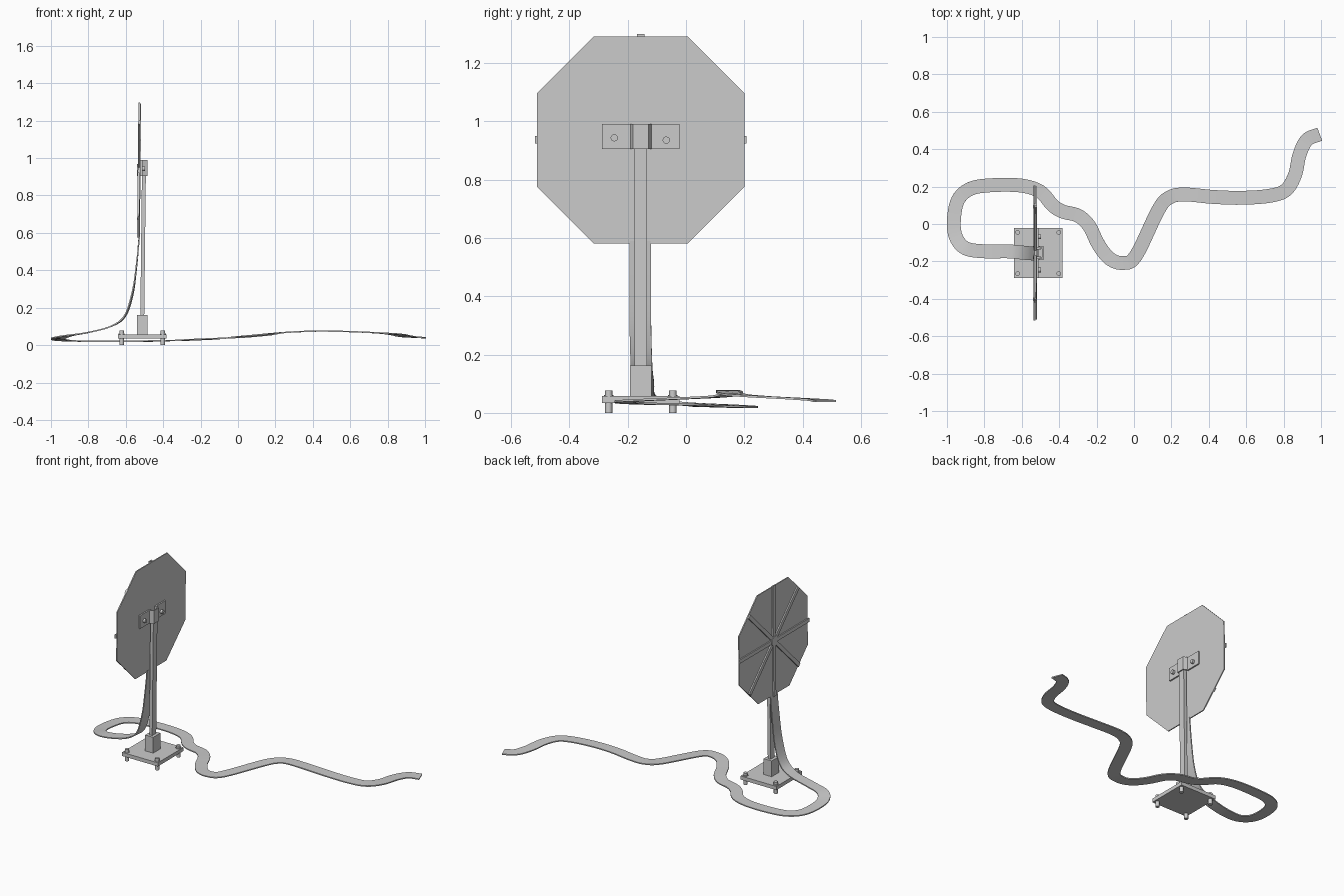
import bpy, bmesh, math
from mathutils import Vector, Matrix

if "Cube" in bpy.data.objects:
    bpy.data.objects.remove(bpy.data.objects["Cube"])

CX, CY, CZ = -0.512, -0.155, 0.936   # stand axis and panel centre height
TILT = Matrix.Rotation(math.radians(0.6), 4, 'Y')


def make(name, verts, faces):
    me = bpy.data.meshes.new(name)
    me.from_pydata(verts, [], faces)
    bm = bmesh.new()
    bm.from_mesh(me)
    bmesh.ops.recalc_face_normals(bm, faces=bm.faces)
    bm.to_mesh(me)
    bm.free()
    ob = bpy.data.objects.new(name, me)
    bpy.context.collection.objects.link(ob)
    return ob


def prism(name, ring, offset):
    """Extrude a closed ring of points along an offset."""
    n = len(ring)
    ring = [Vector(p) for p in ring]
    verts = ring + [p + Vector(offset) for p in ring]
    faces = [list(range(n)), list(range(n, 2 * n))]
    faces += [[i, (i + 1) % n, n + (i + 1) % n, n + i] for i in range(n)]
    return make(name, verts, faces)


def box(name, x, y, z):
    return prism(name, [(x[0], y[0], z[0]), (x[1], y[0], z[0]),
                        (x[1], y[1], z[0]), (x[0], y[1], z[0])], (0, 0, z[1] - z[0]))


def disc(name, c, r, h, axis='Z', n=12):
    ring = []
    for i in range(n):
        a = math.tau * i / n
        u, v = r * math.cos(a), r * math.sin(a)
        ring.append(Vector(c) + Vector((u, v, 0) if axis == 'Z' else (0, u, v)))
    return prism(name, ring, (0, 0, h) if axis == 'Z' else (h, 0, 0))


# Base plate with four bolts that act as feet
box("base_plate", (CX - 0.13, CX + 0.13), (CY - 0.133, CY + 0.133), (0.034, 0.058))
for sx in (-1, 1):
    for sy in (-1, 1):
        x, y = CX + sx * 0.11, CY + sy * 0.11
        disc("base_bolt", (x, y, 0.0), 0.0125, 0.077)
        disc("base_washer", (x, y, 0.056), 0.016, 0.006)

# Socket and upright post
box("post_socket", (CX - 0.029, CX + 0.029), (CY - 0.037, CY + 0.037), (0.057, 0.162))
post = [(-0.523, CY - 0.021, 0.1), (-0.502, CY - 0.021, 0.1),
        (-0.502, CY + 0.021, 0.1), (-0.523, CY + 0.021, 0.1)]
prism("post", post, (0.01, 0, 0.87))

# Hat-shaped clamp holding the panel to the post
half = [(0.133, -0.520), (0.133, -0.511), (0.036, -0.511), (0.026, -0.484)]
inner = [(0.021, -0.491), (0.030, -0.520)]
profile = ([(CY + y, x) for y, x in half] + [(CY - y, x) for y, x in reversed(half)]
           + [(CY - y, x) for y, x in reversed(inner)] + [(CY + y, x) for y, x in inner])
prism("clamp", [(x, y, 0.904) for y, x in profile], (0, 0, 0.086))
for y, z in ((-0.246, 0.943), (-0.068, 0.935)):
    disc("clamp_bolt", (-0.522, y, z), 0.0125, 0.025, 'X')

# Octagonal panel, slightly tilted, with eight ribs and a hub on the back
A, B = 0.355, 0.161
octagon = [(B, A), (A, B), (A, -B), (B, -A), (-B, -A), (-A, -B), (-A, B), (-B, A)]
parts = [prism("panel", [(-0.003, y, z) for y, z in octagon], (0.007, 0, 0))]
for i in range(8):
    rib = box("panel_rib", (-0.011, -0.002), (-0.0125, 0.0125), (0.0, 0.362))
    rib.data.transform(Matrix.Rotation(i * math.tau / 8, 4, 'X'))
    parts.append(rib)
parts.append(disc("panel_hub", (-0.014, 0, 0), 0.032, 0.012, 'X', 16))
for p in parts:
    p.data.transform(Matrix.Translation((-0.525, CY, CZ)) @ TILT)

# Ribbon track: rises to the panel, loops round the base and winds away
path = [Vector(p) for p in (
    (-0.527, -0.157, 0.59), (-0.541, -0.157, 0.44), (-0.563, -0.156, 0.28),
    (-0.605, -0.152, 0.155), (-0.68, -0.146, 0.10), (-0.80, -0.146, 0.068),
    (-0.90, -0.130, 0.052), (-0.952, -0.07, 0.040), (-0.963, 0.02, 0.032),
    (-0.940, 0.13, 0.026), (-0.87, 0.19, 0.022), (-0.75, 0.208, 0.02),
    (-0.60, 0.205, 0.02), (-0.50, 0.172, 0.021), (-0.435, 0.10, 0.023),
    (-0.38, 0.066, 0.024), (-0.30, 0.045, 0.026), (-0.24, -0.01, 0.029),
    (-0.19, -0.11, 0.031), (-0.13, -0.185, 0.034), (-0.06, -0.208, 0.038),
    (0.01, -0.17, 0.043), (0.13, 0.075, 0.054), (0.19, 0.142, 0.061),
    (0.27, 0.158, 0.069), (0.42, 0.145, 0.075), (0.57, 0.14, 0.073),
    (0.72, 0.15, 0.067), (0.81, 0.18, 0.061), (0.86, 0.26, 0.055),
    (0.885, 0.37, 0.049), (0.925, 0.45, 0.044), (0.993, 0.48, 0.040))]


def spline(pts, steps):
    """Smooth path through all points."""
    ext = [2 * pts[0] - pts[1]] + pts + [2 * pts[-1] - pts[-2]]
    out = []
    for a, b, c, d in zip(ext, ext[1:], ext[2:], ext[3:]):
        for k in range(steps):
            t = k / steps
            out.append(0.5 * (2 * b + (c - a) * t + (2 * a - 5 * b + 4 * c - d) * t * t
                              + (3 * b - a - 3 * c + d) * t ** 3))
    return out + [pts[-1]]


pts = spline(path, 6)
verts, faces = [], []
for i, p in enumerate(pts):
    t = (pts[min(i + 1, len(pts) - 1)] - pts[max(i - 1, 0)]).normalized()
    side = Vector((-t.y, t.x, 0)).normalized()
    n = t.cross(side)
    for u, v in ((-1, -1), (1, -1), (1, 1), (-1, 1)):
        verts.append(p + side * u * 0.037 + n * v * 0.0035)
    if i:
        a, b = 4 * i - 4, 4 * i
        faces += [[a + k, a + (k + 1) % 4, b + (k + 1) % 4, b + k] for k in range(4)]
last = 4 * len(pts) - 4
faces += [[0, 1, 2, 3], [last, last + 1, last + 2, last + 3]]
ribbon = make("ribbon", verts, faces)

# Smooth the round parts and ribbon, keep hard edges
for ob in bpy.context.scene.objects:
    ob.select_set(True)
bpy.context.view_layer.objects.active = ribbon
bpy.ops.object.shade_smooth_by_angle(angle=math.radians(35))
